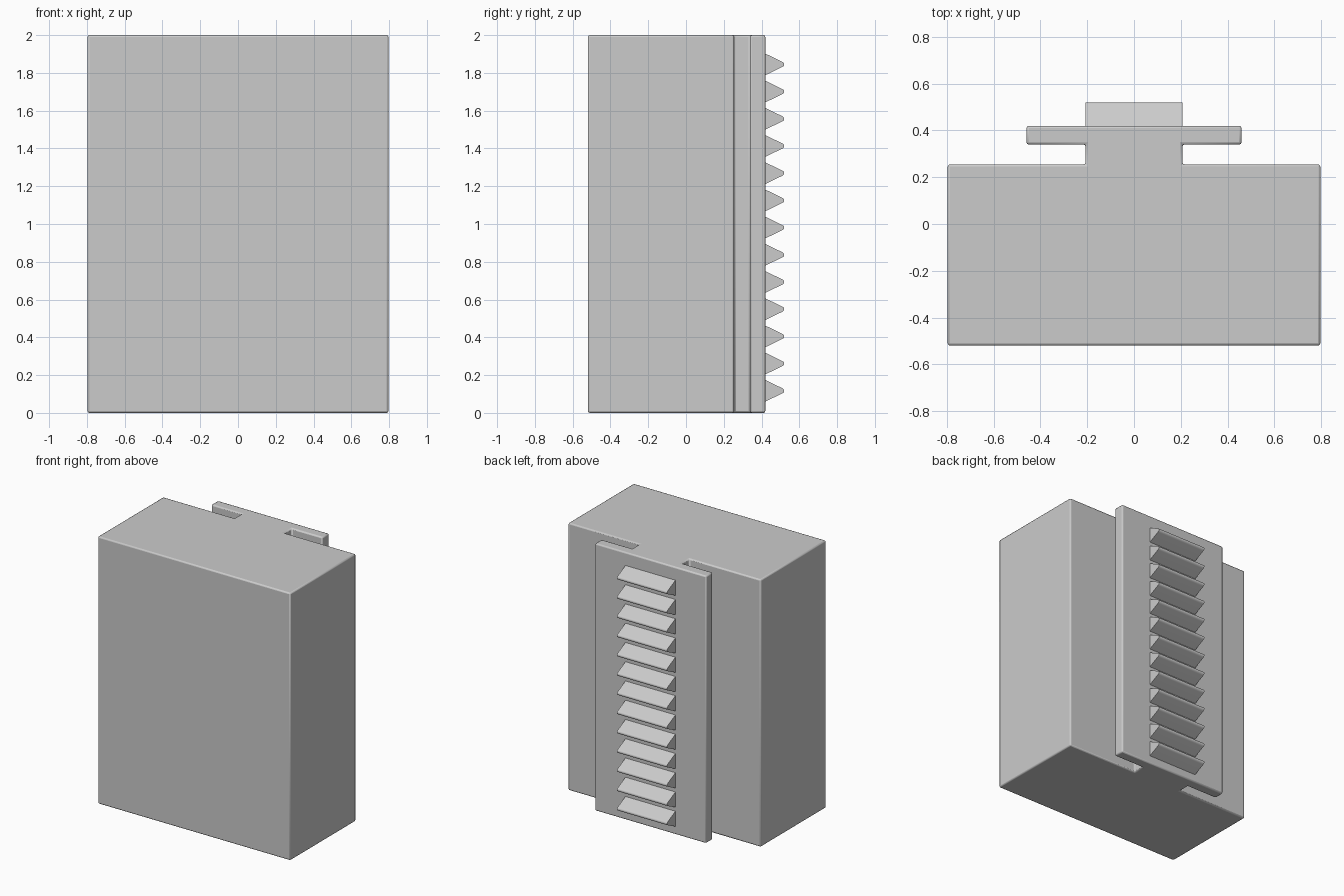
import bpy, bmesh, math

if "Cube" in bpy.data.objects:
    bpy.data.objects.remove(bpy.data.objects["Cube"])


def prism(name, points, vec):
    """Extrude a closed polygon of 3D points along vec."""
    bm = bmesh.new()
    face = bm.faces.new([bm.verts.new(p) for p in points])
    ext = bmesh.ops.extrude_face_region(bm, geom=[face])
    new = [v for v in ext["geom"] if isinstance(v, bmesh.types.BMVert)]
    bmesh.ops.translate(bm, verts=new, vec=vec)
    bmesh.ops.recalc_face_normals(bm, faces=bm.faces)
    mesh = bpy.data.meshes.new(name)
    bm.to_mesh(mesh)
    bm.free()
    obj = bpy.data.objects.new(name, mesh)
    bpy.context.collection.objects.link(obj)
    return obj


def smooth(obj):
    bpy.ops.object.select_all(action='DESELECT')
    obj.select_set(True)
    bpy.context.view_layer.objects.active = obj
    bpy.ops.object.shade_smooth_by_angle(angle=math.radians(50))


# Block with a T-shaped rail on the back, one mirrored profile
half = [(0.797, -0.52), (0.797, 0.255), (0.207, 0.255),
        (0.207, 0.34), (0.46, 0.34), (0.46, 0.42)]
profile = half + [(-x, y) for x, y in reversed(half)]
block = prism("block_with_rail", [(x, y, 0) for x, y in profile], (0, 0, 2))
bevel = block.modifiers.new("soft_edges", 'BEVEL')
bevel.width = 0.01
bevel.segments = 2
bevel.limit_method = 'ANGLE'
smooth(block)

# Row of wedge teeth with rounded tips up the rail
tip = [(0.508, 0.0145), (0.516, 0.010), (0.52, 0.004)]
upper = [(0.41, 0.062)] + tip
tooth = upper + [(y, -z) for y, z in reversed(upper)]
COUNT, FIRST, LAST = 13, 0.117, 1.845
for i in range(COUNT):
    zc = FIRST + (LAST - FIRST) * i / (COUNT - 1)
    obj = prism(f"tooth_{i + 1}", [(-0.207, y, zc + z) for y, z in tooth],
                (0.414, 0, 0))
    smooth(obj)
